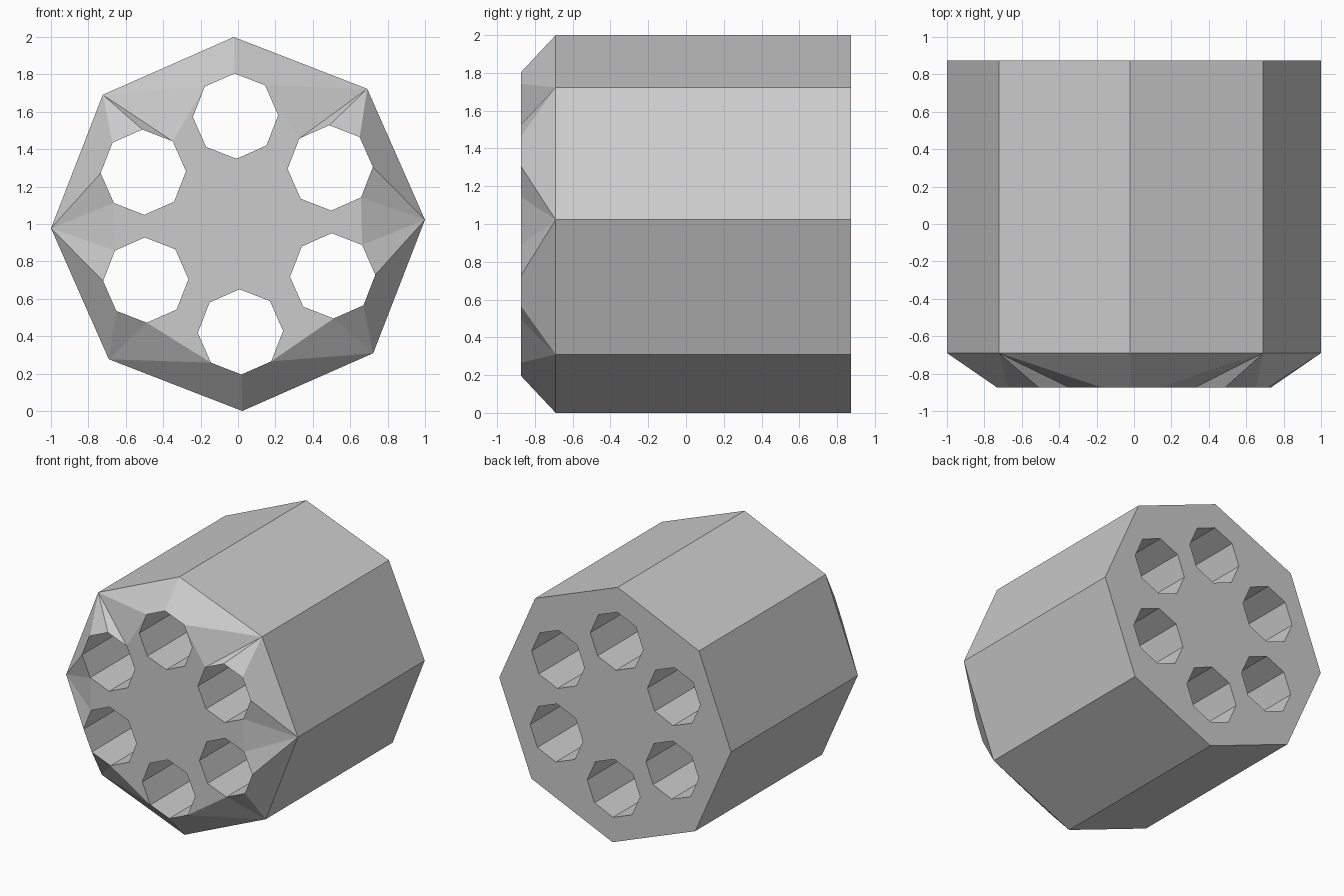
import bpy, bmesh, math

if "Cube" in bpy.data.objects:
    bpy.data.objects.remove(bpy.data.objects["Cube"])

BACK, SHOULDER, FRONT = 0.873, -0.69, -0.873
TILT = math.radians(91.3)          # slight roll of the whole part


def ring(cx, cz, r):
    """Eight (x, z) points, clockwise from the top."""
    return [(cx + r * math.cos(TILT - k * math.pi / 4),
             cz + r * math.sin(TILT - k * math.pi / 4)) for k in range(8)]


bm = bmesh.new()


def verts(points, y):
    return [bm.verts.new((x, y, z)) for x, z in points]


# Outer octagonal shell
outline = ring(0, 1, 1)
shoulder, back = verts(outline, SHOULDER), verts(outline, BACK)

# Six octagonal chambers, clockwise from the top
chambers = [ring(0.577 * math.cos(TILT - h * math.pi / 3),
                 1 + 0.577 * math.sin(TILT - h * math.pi / 3), 0.228) for h in range(6)]
hole_front = [verts(c, FRONT) for c in chambers]
hole_back = [verts(c, BACK) for c in chambers]


def walls(a, b):
    for k in range(8):
        j = (k + 1) % 8
        bm.faces.new((a[k], a[j], b[j], b[k]))


walls(shoulder, back)
for f, b in zip(hole_front, hole_back):
    walls(f, b)

# Sloped front rim: (chamber, corner) pairs fanned from each outer corner
fans = [
    [(0, 7), (0, 0), (0, 1)],
    [(1, 7), (1, 0), (1, 1)],
    [(1, 2), (1, 3), (2, 1), (2, 2)],
    [(2, 3), (2, 4)],
    [(3, 3), (3, 4), (3, 5)],
    [(4, 4), (4, 5)],
    [(4, 6), (4, 7), (5, 5), (5, 6)],
    [(5, 7), (5, 0), (5, 1)],
]
for i, fan in enumerate(fans):
    pts = [hole_front[h][c] for h, c in fan]
    o, o2 = shoulder[i], shoulder[(i + 1) % 8]
    for p, q in zip(pts, pts[1:]):
        bm.faces.new((o, p, q))
    h, c = fans[(i + 1) % 8][0]
    a, b = pts[-1], hole_front[h][c]
    # split the step to the next corner along its shorter diagonal
    if (o.co - b.co).length < (o2.co - a.co).length:
        bm.faces.new((o, a, b))
        bm.faces.new((o, b, o2))
    else:
        bm.faces.new((o, a, o2))
        bm.faces.new((a, b, o2))

# Flat front web: follows the inner arc of each chamber
web = []
for h, (first, last) in enumerate([(7, 1), (7, 3), (1, 4), (3, 5), (4, 7), (5, 1)]):
    k = first
    while k != last:
        web.append(hole_front[h][k])
        k = (k - 1) % 8
    web.append(hole_front[h][last])
bm.faces.new(web)

# Flat back with the chamber openings
edges = [bm.edges.get((r[k], r[(k + 1) % 8])) for r in [back] + hole_back for k in range(8)]
bmesh.ops.triangle_fill(bm, edges=edges, use_beauty=True, use_dissolve=False, normal=(0, 1, 0))

bmesh.ops.recalc_face_normals(bm, faces=bm.faces)
mesh = bpy.data.meshes.new("chambered_cylinder")
bm.to_mesh(mesh)
bm.free()
bpy.context.collection.objects.link(bpy.data.objects.new("chambered_cylinder", mesh))
